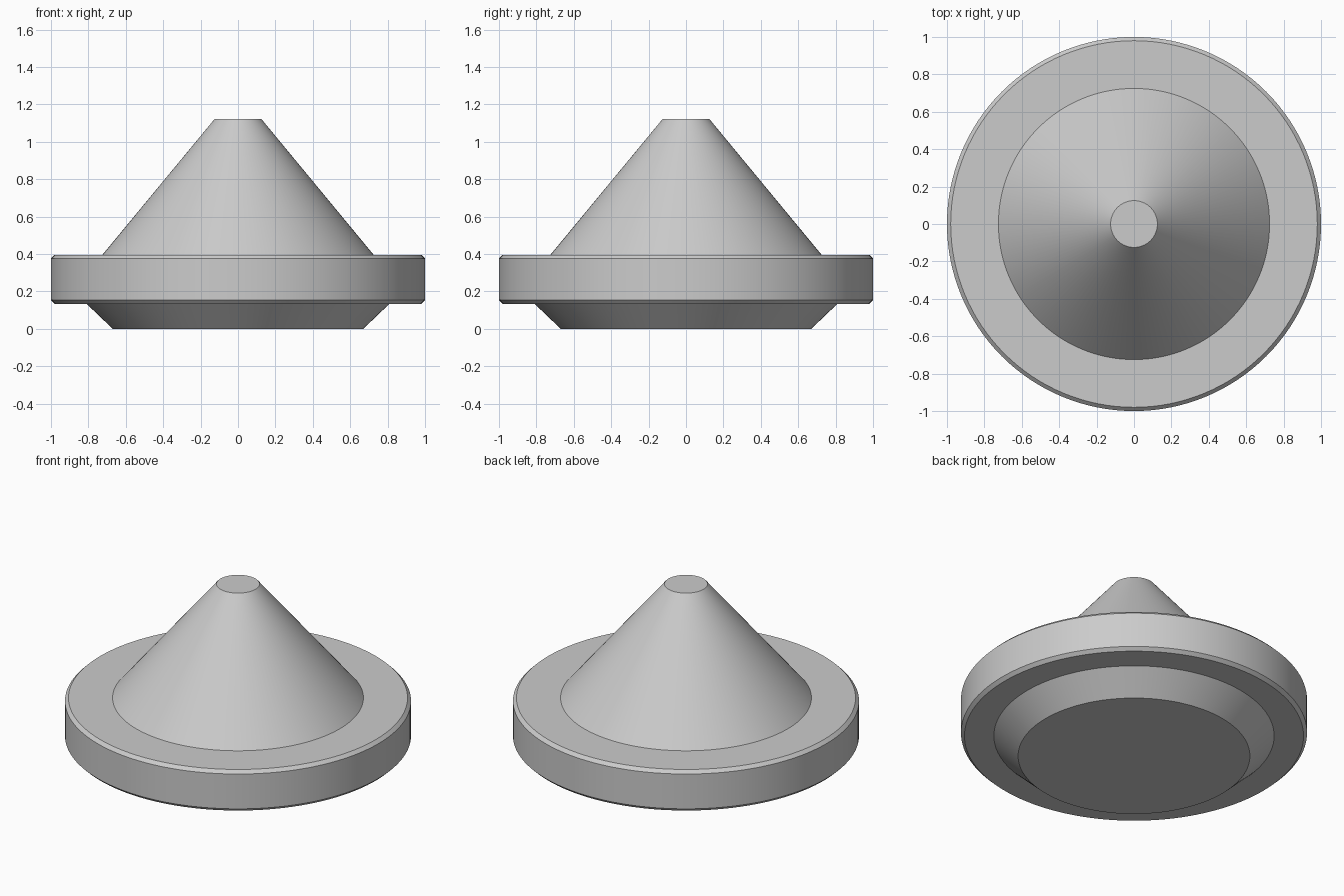
import bpy, bmesh, math

if "Cube" in bpy.data.objects:
    bpy.data.objects.remove(bpy.data.objects["Cube"])

SEGMENTS = 128

# Half profile (radius, z) from the bottom up: foot, chamfered flange, cone
PROFILE = [
    (0.67, 0.0), (0.81, 0.134),                  # flared foot
    (0.98, 0.134), (1.0, 0.154),                 # flange, lower chamfer
    (1.0, 0.376), (0.98, 0.396),                 # flange, upper chamfer
    (0.725, 0.396), (0.125, 1.122),              # truncated cone
]


def lathe(name, profile):
    """Revolve a profile around z and cap both ends."""
    bm = bmesh.new()
    rings = []
    for r, z in profile:
        rings.append([bm.verts.new((r * math.cos(a), r * math.sin(a), z))
                      for a in (2 * math.pi * i / SEGMENTS for i in range(SEGMENTS))])
    for low, high in zip(rings, rings[1:]):
        for i in range(SEGMENTS):
            j = (i + 1) % SEGMENTS
            bm.faces.new((low[i], low[j], high[j], high[i]))
    bm.faces.new(rings[0][::-1])
    bm.faces.new(rings[-1])
    mesh = bpy.data.meshes.new(name)
    bm.to_mesh(mesh)
    bm.free()
    obj = bpy.data.objects.new(name, mesh)
    bpy.context.collection.objects.link(obj)
    # Smooth round surfaces, crisp profile corners
    bpy.context.view_layer.objects.active = obj
    obj.select_set(True)
    bpy.ops.object.shade_smooth_by_angle(angle=math.radians(30))
    return obj


# One continuous turned body
lathe("flanged_cone", PROFILE)
